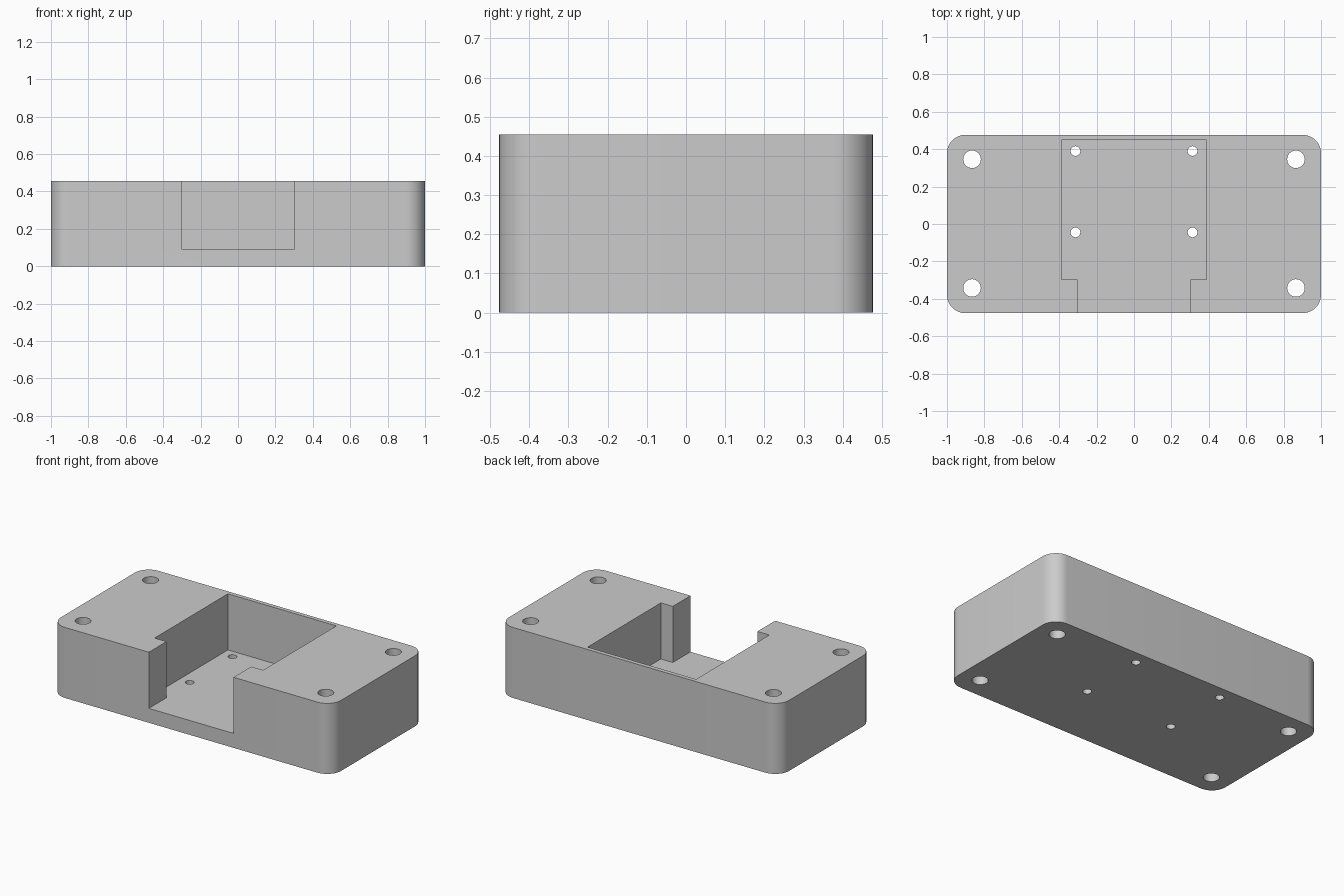
import bpy, bmesh, math

if "Cube" in bpy.data.objects:
    bpy.data.objects.remove(bpy.data.objects["Cube"])

W, D, H = 1.0, 0.477, 0.455      # half width, half depth, height
FLOOR = 0.093                    # pocket floor height

grey = bpy.data.materials.new("plain grey")
grey.diffuse_color = (0.6, 0.6, 0.6, 1)
grey.use_nodes = True
grey.node_tree.nodes["Principled BSDF"].inputs["Base Color"].default_value = grey.diffuse_color


def add_object(name, bm):
    bmesh.ops.recalc_face_normals(bm, faces=bm.faces)
    mesh = bpy.data.meshes.new(name)
    bm.to_mesh(mesh)
    bm.free()
    mesh.materials.append(grey)
    obj = bpy.data.objects.new(name, mesh)
    bpy.context.collection.objects.link(obj)
    return obj


def prism(name, outline, z0, z1):
    bm = bmesh.new()
    base = bm.faces.new([bm.verts.new((x, y, z0)) for x, y in outline])
    top = bmesh.ops.extrude_face_region(bm, geom=[base])["geom"]
    verts = [v for v in top if isinstance(v, bmesh.types.BMVert)]
    bmesh.ops.translate(bm, vec=(0, 0, z1 - z0), verts=verts)
    return add_object(name, bm)


def arc(cx, cy, r, start, end, n):
    return [(cx + r * math.cos(start + (end - start) * i / n),
             cy + r * math.sin(start + (end - start) * i / n)) for i in range(n + 1)]


# Rounded block
R = 0.1
outline = []
for k, (sx, sy) in enumerate([(1, 1), (-1, 1), (-1, -1), (1, -1)]):
    a = k * math.pi / 2
    outline += arc(sx * (W - R), sy * (D - R), R, a, a + math.pi / 2, 12)
block = prism("housing_block", outline, 0, H)

# Pocket opening through a narrower slot at the front
half = [(0.302, -0.6), (0.302, -0.297), (0.387, -0.297), (0.387, 0.45)]
cutters = [prism("pocket_cutter", half + [(-x, y) for x, y in reversed(half)], FLOOR, 0.6)]

# Corner mounting holes and small board holes in the pocket floor
holes = [(x, y, 0.047) for x in (-0.866, 0.866) for y in (-0.342, 0.346)]
holes += [(x, y, 0.026) for x in (-0.313, 0.313) for y in (-0.045, 0.39)]
for x, y, r in holes:
    circle = arc(x, y, r, 0, 2 * math.pi, 32)[:-1]
    cutters.append(prism("hole_cutter", circle, -0.1, 0.6))

# Cut everything out of the block
for cutter in cutters:
    cutter.hide_render = True
    cutter.hide_viewport = True
    mod = block.modifiers.new(cutter.name, "BOOLEAN")
    mod.operation = "DIFFERENCE"
    mod.solver = "EXACT"
    mod.object = cutter

bpy.context.view_layer.objects.active = block
block.select_set(True)
for mod in list(block.modifiers):
    bpy.ops.object.modifier_apply(modifier=mod.name)
for cutter in cutters:
    bpy.data.objects.remove(cutter)

# Smooth the round corners and bores
bpy.ops.object.shade_smooth_by_angle(angle=math.radians(30))
